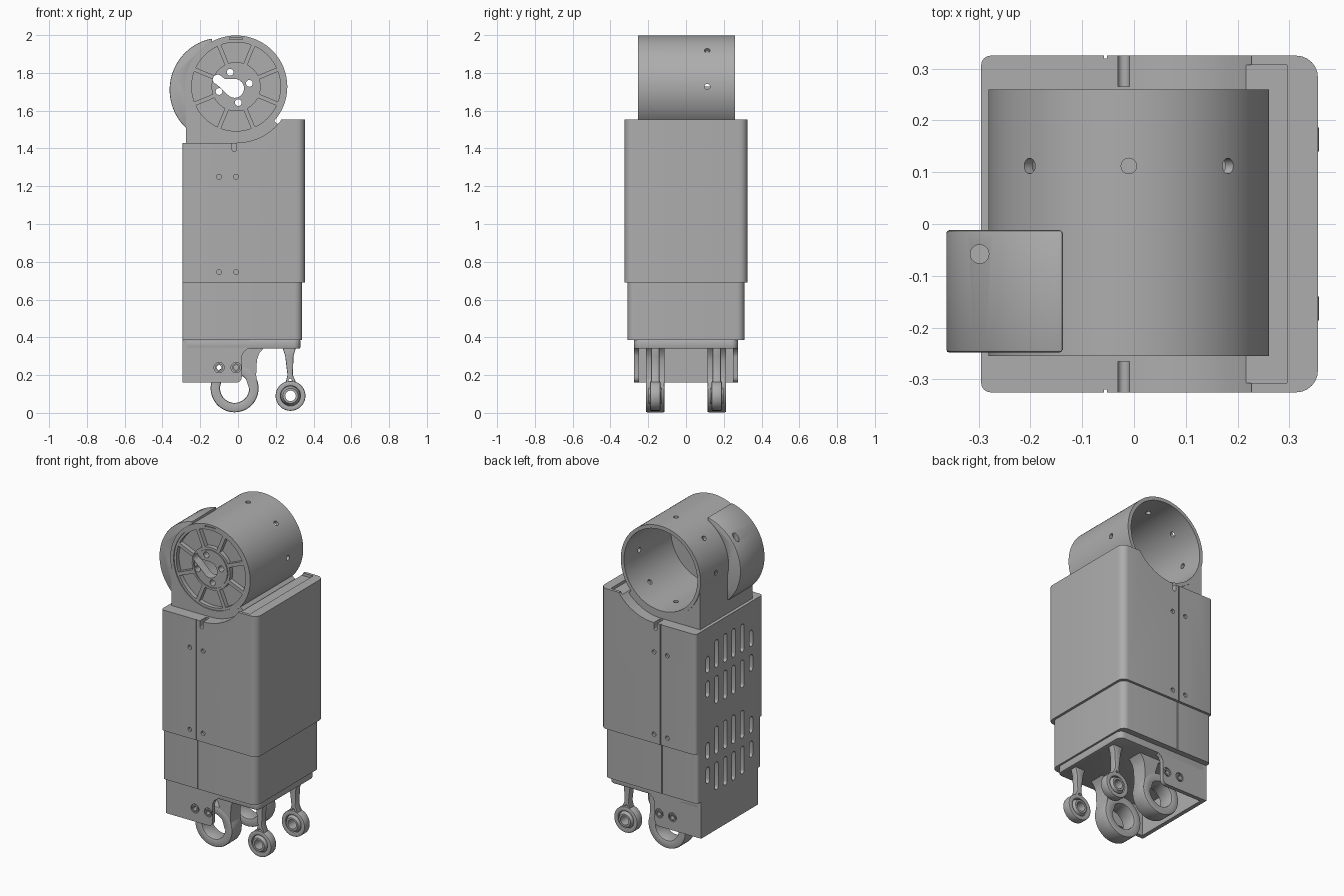
import bpy, bmesh
from math import sin, cos, pi, radians, asin

if "Cube" in bpy.data.objects:
    bpy.data.objects.remove(bpy.data.objects["Cube"], do_unlink=True)

grey = bpy.data.materials.new("plain grey")
grey.use_nodes = True
grey.diffuse_color = (0.42, 0.42, 0.42, 1)
grey.node_tree.nodes["Principled BSDF"].inputs["Base Color"].default_value = grey.diffuse_color

AX, AZ = -0.01, 1.727      # axis of the joint tube


def arc(cx, cy, r, a, b, n=12):
    """Points along an arc, angles in degrees."""
    return [(cx + r * cos(radians(a + (b - a) * i / n)),
             cy + r * sin(radians(a + (b - a) * i / n))) for i in range(n + 1)]


def disc(cx, cy, r, n=24):
    return arc(cx, cy, r, 0, 360, n)[:-1]


def rect(u0, u1, v0, v1):
    return [(u0, v0), (u1, v0), (u1, v1), (u0, v1)]


def prism(pts, axis, lo, hi):
    """Shape: polygon extruded along an axis."""
    place = {"x": lambda u, v, t: (t, u, v),
             "y": lambda u, v, t: (u, t, v),
             "z": lambda u, v, t: (u, v, t)}[axis]

    def add(bm):
        a = [bm.verts.new(place(u, v, lo)) for u, v in pts]
        b = [bm.verts.new(place(u, v, hi)) for u, v in pts]
        faces = [bm.faces.new(a), bm.faces.new(b)]
        for i in range(len(a)):
            j = (i + 1) % len(a)
            faces.append(bm.faces.new((a[i], a[j], b[j], b[i])))
        bmesh.ops.recalc_face_normals(bm, faces=faces)
    return add


def lathe(profile, cx, cz, n=64):
    """Shape: closed (radius, y) profile turned about a y axis."""
    def add(bm):
        rings = [[bm.verts.new((cx + r * cos(2 * pi * i / n), y, cz + r * sin(2 * pi * i / n)))
                  for r, y in profile] for i in range(n)]
        faces, m = [], len(profile)
        for i in range(n):
            p, q = rings[i], rings[(i + 1) % n]
            for k in range(m):
                l = (k + 1) % m
                faces.append(bm.faces.new((p[k], p[l], q[l], q[k])))
        bmesh.ops.recalc_face_normals(bm, faces=faces)
    return add


def washer(r0, r1, y0, y1, cx, cz, n=48):
    return lathe([(r1, y0), (r1, y1), (r0, y1), (r0, y0)], cx, cz, n)


def mesh_object(name, shapes):
    bm = bmesh.new()
    for s in shapes:
        s(bm)
    me = bpy.data.meshes.new(name)
    bm.to_mesh(me)
    bm.free()
    ob = bpy.data.objects.new(name, me)
    bpy.context.collection.objects.link(ob)
    return ob


def part(name, shapes, cuts=(), bevel=0):
    ob = mesh_object(name, shapes)
    ob.data.materials.append(grey)
    bpy.ops.object.select_all(action="DESELECT")
    bpy.context.view_layer.objects.active = ob
    ob.select_set(True)
    if bevel:
        m = ob.modifiers.new("round", "BEVEL")
        m.width, m.segments, m.limit_method = bevel, 2, "ANGLE"
        m.angle_limit = radians(40)
        bpy.ops.object.modifier_apply(modifier=m.name)
    if cuts:
        cutter = mesh_object(name + "_cutter", cuts)
        cutter.hide_render = True
        m = ob.modifiers.new("cut", "BOOLEAN")
        m.operation, m.solver, m.object = "DIFFERENCE", "EXACT", cutter
        m.use_self = True
        bpy.ops.object.modifier_apply(modifier=m.name)
        bpy.data.objects.remove(cutter, do_unlink=True)
    bpy.ops.object.shade_smooth_by_angle(angle=radians(30))
    return ob


def plan(x0, x1, w, rb, rf):
    """Box outline from above with rounded corners, rb at -x and rf at +x."""
    return (arc(x1 - rf, w - rf, rf, 0, 90, 6) + arc(x0 + rb, w - rb, rb, 90, 180, 4)
            + arc(x0 + rb, rb - w, rb, 180, 270, 4) + arc(x1 - rf, rf - w, rf, 270, 360, 6))


def both_sides(pts, lo, hi):
    return [prism(pts, "y", lo, hi), prism(pts, "y", -hi, -lo)]


# Vent slots in the -x wall
def slots(zc):
    out = []
    for y, h in ((0.21, 0.1), (0.125, 0.17), (0.04, 0.175)):
        for sy in (-1, 1):
            for sz in (-1, 1):
                c, r = zc + sz * (0.025 + h / 2), 0.017
                d = h / 2 - r
                outline = arc(sy * y, c + d, r, 0, 180, 8) + arc(sy * y, c - d, r, 180, 360, 8)
                out.append(prism(outline, "x", -0.4, -0.265))
    return out


def seam(w):
    return both_sides(rect(-0.058, -0.052, 0.3, 1.6), w - 0.006, 0.4)


# Upper housing: saddle top, seam, notch, screws, vents
saddle = [(-0.4, 1.43)] + arc(AX, AZ, 0.297, 270, 323, 16) + [(0.227, 1.7), (-0.4, 1.7)]
cuts = [prism(saddle, "y", -0.4, 0.4), prism(rect(0.1, 0.295, -0.307, 0.307), "z", 1.535, 1.6)]
cuts += seam(0.325) + slots(1.13) + slots(0.6)
cuts += both_sides(arc(-0.02, 1.395, 0.011, 180, 360, 8) + [(-0.009, 1.5), (-0.031, 1.5)], 0.265, 0.4)
for x in (-0.1, -0.01):
    for z in (0.745, 1.25):
        cuts += both_sides(disc(x, z, 0.013, 16), 0.31, 0.4)
part("upper_housing", [prism(plan(-0.295, 0.355, 0.325, 0.018, 0.042), "z", 0.69, 1.552)], cuts)

# Lower housing and base plate
part("lower_housing", [prism(plan(-0.295, 0.34, 0.31, 0.018, 0.04), "z", 0.385, 0.692)],
     seam(0.31) + slots(0.6))
part("base_plate", [prism(plan(-0.285, 0.33, 0.275, 0.015, 0.035), "z", 0.34, 0.387)], bevel=0.006)

# Hollow hip block, open below and toward +x
block = ([(-0.295, 0.386), (-0.295, 0.16)] + arc(-0.01, 0.19, 0.03, 270, 360, 6)
         + [(0.02, 0.3), (0.032, 0.325), (0.06, 0.345), (0.06, 0.386)])
cuts = [prism(rect(-0.27, 0.2, -0.25, 0.25), "z", 0.1, 0.345)]
for x in (-0.1, -0.01):
    for s in (-1, 1):
        cuts.append(prism(disc(x, 0.24, 0.013, 16), "y", *sorted((s * 0.2, s * 0.4))))
        cuts.append(washer(0.021, 0.027, s * 0.267, s * 0.4, x, 0.24, 20))
part("hip_block", [prism(block, "y", -0.275, 0.275)], cuts)

# Hooks and rod ends, one on each side
arm = ([(0.107, 0.13), (0.096, 0.2), (0.1, 0.28), (0.112, 0.315), (0.135, 0.342), (0.135, 0.36),
        (-0.05, 0.36), (0.0, 0.32), (0.02, 0.26), (0.02, 0.215), (0.04, 0.185), (0.058, 0.13)])
rod = [(0.236, 0.345), (0.25, 0.3), (0.262, 0.2), (0.25, 0.155), (0.31, 0.155),
       (0.29, 0.2), (0.294, 0.3), (0.306, 0.345)]
for side, s in (("left", 1), ("right", -1)):
    y = s * 0.163
    part(side + "_hook_ring", [washer(0.077, 0.127, y - 0.05, y + 0.05, -0.018, 0.13)], bevel=0.008)
    part(side + "_hook_arm", [prism(arm, "y", y - 0.048, y + 0.048)])
    part(side + "_rod", [prism(rod, "y", y - 0.022, y + 0.022)],
         [prism(disc(0.276, 0.172, 0.009, 12), "y", y - 0.1, y + 0.1)], bevel=0.005)
    part(side + "_rod_eye", [washer(0.052, 0.079, y - 0.027, y + 0.027, 0.278, 0.09)], bevel=0.006)
    ball = [(0.028, -0.036), (0.04, -0.036), (0.049, -0.02), (0.054, 0),
            (0.049, 0.02), (0.04, 0.036), (0.028, 0.036)]
    part(side + "_rod_bearing", [lathe([(r, y + t) for r, t in ball], 0.278, 0.09, 32)])

# Joint tube with radial holes
cuts = []
for k in range(8):
    a = k * pi / 4

    def drill(bm, a=a):
        ring = disc(0, 0, 0.015, 16)
        ends = [[bm.verts.new((AX + d * cos(a) - u * sin(a), 0.112 + v, AZ + d * sin(a) + u * cos(a)))
                 for u, v in ring] for d in (0.2, 0.35)]
        n = len(ring)
        faces = [bm.faces.new(e) for e in ends]
        faces += [bm.faces.new((ends[0][i], ends[0][(i + 1) % n], ends[1][(i + 1) % n], ends[1][i]))
                  for i in range(n)]
        bmesh.ops.recalc_face_normals(bm, faces=faces)
    cuts.append(drill)
notch = prism(rect(-0.045, 0.025, 1.93, 1.985), "y", -0.3, -0.238)
part("joint_tube", [washer(0.249, 0.271, -0.255, 0.26, AX, AZ, 96)], cuts + [notch])

# Spoked front wheel: eight pockets, hub opening, four screw holes
cuts = []
for k in range(8):
    half = [22.5 - math_deg for math_deg in (asin(0.011 / 0.235) * 180 / pi, asin(0.011 / 0.13) * 180 / pi)]
    c = k * 45
    sector = (arc(AX, AZ, 0.235, c - half[0], c + half[0], 8)
              + arc(AX, AZ, 0.13, c + half[1], c - half[1], 6))
    cuts.append(prism(sector, "y", -0.3, -0.222))
for k in range(4):
    x, z = arc(-0.02, 1.723, 0.083, 105 + 90 * k, 106, 1)[0]
    cuts.append(prism(disc(x, z, 0.018, 16), "y", -0.3, -0.1))
opening = arc(-0.018, 1.718, 0.05, -125, 95, 16) + [(-0.07, 1.768)] + arc(-0.108, 1.765, 0.026, 60, 260, 8)
cuts.append(prism(opening, "y", -0.3, -0.1))
cuts.append(washer(0.112, 0.117, -0.3, -0.243, AX, AZ, 48))
part("front_wheel", [prism(disc(AX, AZ, 0.252, 96), "y", -0.249, -0.195)], cuts)

# Bracket that carries the tube on the saddle
bracket = (arc(AX, AZ, 0.262, 180, 318, 32) + arc(AX, AZ, 0.302, 318, 270, 14)
           + [(-0.275, 1.425), (-0.275, AZ)])
part("tube_bracket", [prism(bracket, "y", -0.25, 0.255)])

# Side cover hugging the tube, with one cable hole
cover = (arc(-0.085, 1.71, 0.277, 101, 227, 32)
         + arc(AX, AZ, 0.262, 213, 120, 24))
part("side_cover", [prism(cover, "y", -0.248, -0.012)],
     [prism(disc(-0.298, -0.058, 0.018, 20), "z", 1.84, 2.1)], bevel=0.005)
